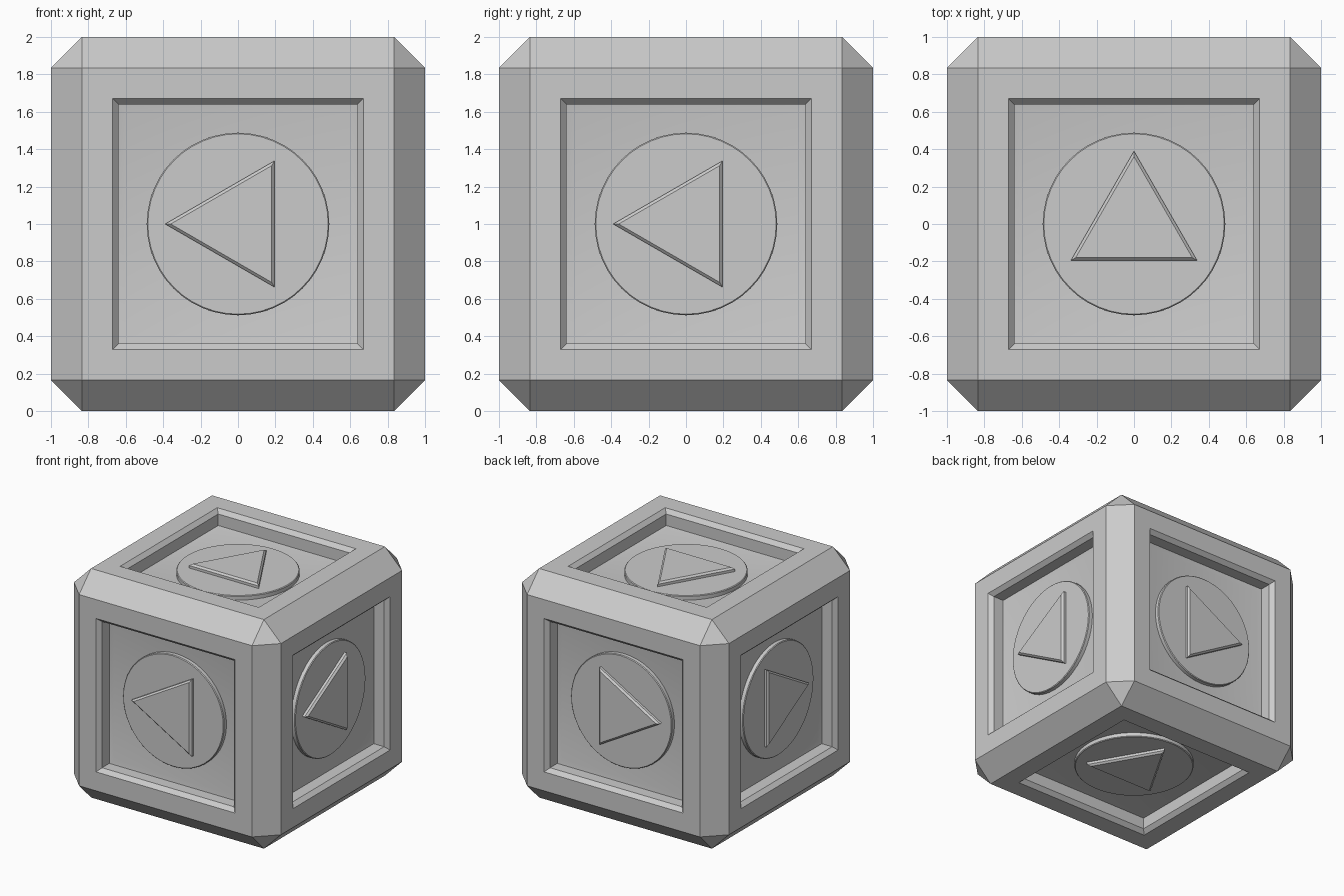
import bpy, bmesh, math
from mathutils import Matrix, Vector

if "Cube" in bpy.data.objects:
    bpy.data.objects.remove(bpy.data.objects["Cube"])

CENTRE = Vector((0, 0, 1))


def finish(bm, name):
    bmesh.ops.recalc_face_normals(bm, faces=bm.faces)
    mesh = bpy.data.meshes.new(name)
    bm.to_mesh(mesh)
    bm.free()
    ob = bpy.data.objects.new(name, mesh)
    bpy.context.collection.objects.link(ob)
    bpy.ops.object.select_all(action='DESELECT')
    ob.select_set(True)
    bpy.context.view_layer.objects.active = ob
    bpy.ops.object.shade_smooth_by_angle(angle=math.radians(30))
    return ob


def plate(name, normal, up, sides, radius, low, high, bevel):
    """Raised polygon on one cube face, first corner pointing along up."""
    n, u = Vector(normal), Vector(up)
    r = u.cross(n)
    frame = Matrix((r, u, n)).transposed()
    bm = bmesh.new()
    rings = []
    # inset of a polygon edge by bevel shrinks its corner radius by bevel / cos(pi / sides)
    for rad, h in ((radius, low), (radius, high - bevel),
                   (radius - bevel / math.cos(math.pi / sides), high)):
        ring = []
        for i in range(sides):
            a = 2 * math.pi * i / sides
            p = Vector((rad * math.sin(a), rad * math.cos(a), h))
            ring.append(bm.verts.new(CENTRE + frame @ p))
        rings.append(ring)
    for lo, hi in zip(rings, rings[1:]):
        for i in range(sides):
            j = (i + 1) % sides
            bm.faces.new((lo[i], lo[j], hi[j], hi[i]))
    bm.faces.new(rings[-1])
    bm.faces.new(rings[0][::-1])
    return finish(bm, name)


# Chamfered cube body with a stepped recess in each face
bm = bmesh.new()
bmesh.ops.create_cube(bm, size=2, matrix=Matrix.Translation(CENTRE))
bmesh.ops.bevel(bm, geom=bm.edges[:], offset=0.165, offset_type='OFFSET',
                segments=1, profile=0.5, affect='EDGES')
bm.normal_update()
panels = [f for f in bm.faces if f.calc_area() > 1]
for thickness, depth in ((0.165, 0), (0.032, -0.035), (0, -0.1), (0.04, -0.01)):
    bmesh.ops.inset_individual(bm, faces=panels, thickness=thickness,
                               depth=depth, use_even_offset=True)
    # keep the face normals valid for the next step
    bm.normal_update()
finish(bm, "cube_body")

# Raised disc and triangle on every face: name, face normal, triangle direction
faces = (
    ("front", (0, -1, 0), (-1, 0, 0)),
    ("back", (0, 1, 0), (-1, 0, 0)),
    ("right", (1, 0, 0), (0, -1, 0)),
    ("left", (-1, 0, 0), (0, -1, 0)),
    ("top", (0, 0, 1), (0, 1, 0)),
    ("bottom", (0, 0, -1), (0, 1, 0)),
)
for side, normal, up in faces:
    plate(side + "_disc", normal, up, 48, 0.488, 0.84, 0.893, 0.006)
    plate(side + "_triangle", normal, up, 3, 0.39, 0.88, 0.93, 0.015)
